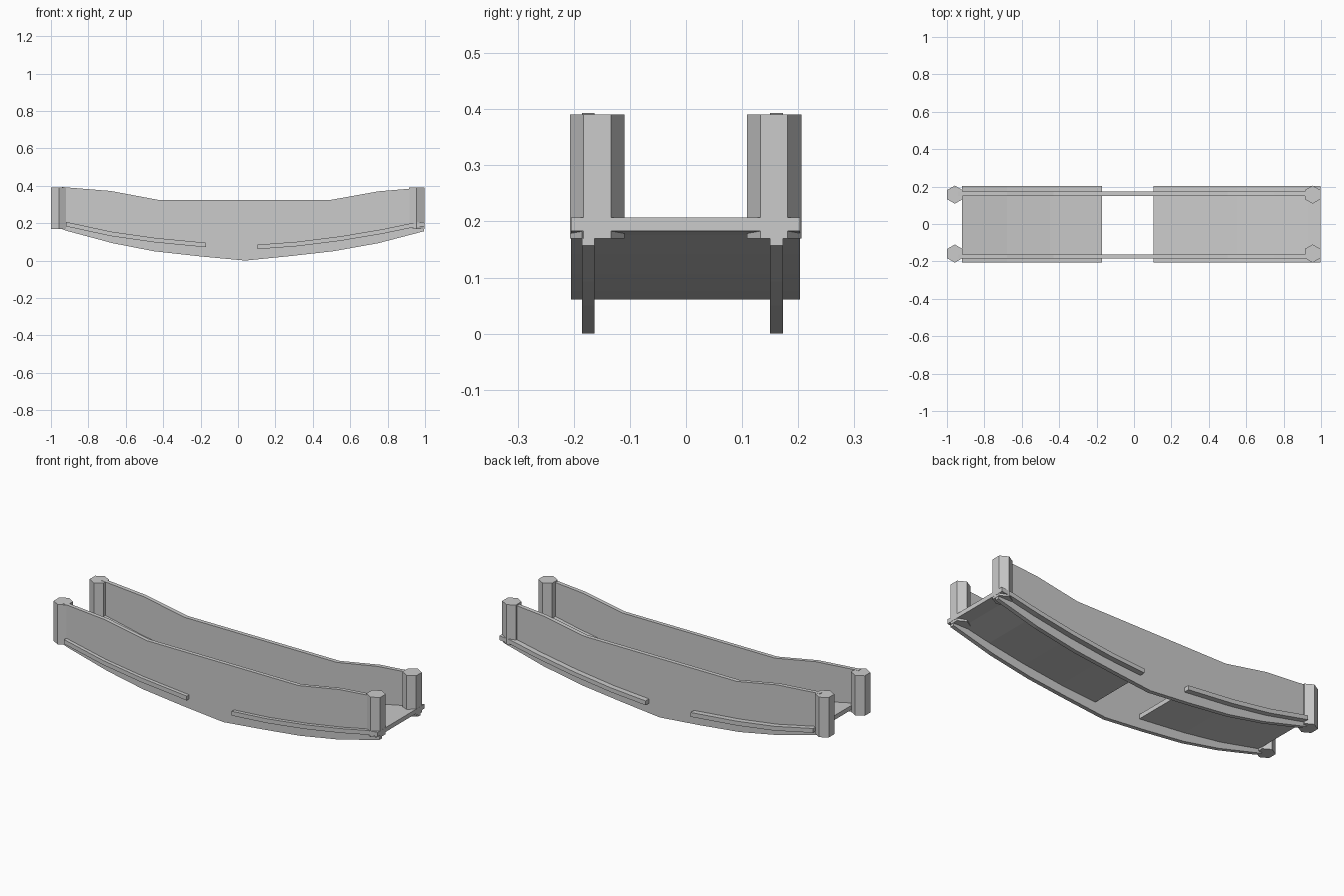
import bpy, bmesh, math

if "Cube" in bpy.data.objects:
    bpy.data.objects.remove(bpy.data.objects["Cube"])


def extrude_profile(name, pts, y0, y1):
    """Closed x-z outline extruded along y."""
    bm = bmesh.new()
    face = bm.faces.new([bm.verts.new((x, y0, z)) for x, z in pts])
    ext = bmesh.ops.extrude_face_region(bm, geom=[face])
    for v in ext["geom"]:
        if isinstance(v, bmesh.types.BMVert):
            v.co.y = y1
    bmesh.ops.recalc_face_normals(bm, faces=bm.faces)
    me = bpy.data.meshes.new(name)
    bm.to_mesh(me)
    bm.free()
    ob = bpy.data.objects.new(name, me)
    bpy.context.collection.objects.link(ob)
    return ob


# Sagging side walls
wall = [(-0.94, 0.168), (-0.92, 0.16), (-0.67, 0.093), (-0.45, 0.05), (-0.2, 0.022),
        (0.04, 0.003), (0.28, 0.024), (0.51, 0.05), (0.75, 0.093), (0.995, 0.157),
        (0.995, 0.19), (0.94, 0.20), (0.94, 0.386), (0.75, 0.37), (0.5, 0.325),
        (-0.43, 0.325), (-0.68, 0.372), (-0.94, 0.393)]
wall = [(x, max(z - 0.003, 0) if z < 0.01 else z) for x, z in wall]
extrude_profile("front_wall", wall, -0.185, -0.163)
extrude_profile("back_wall", wall, 0.150, 0.173)

# Two curved deck sections with an open gap between them
decks = {
    "left_deck": [(-0.92, 0.207), (-0.68, 0.155), (-0.45, 0.122), (-0.17, 0.095)],
    "right_deck": [(0.105, 0.085), (0.32, 0.101), (0.55, 0.13), (0.77, 0.167),
                   (0.93, 0.200), (0.998, 0.207)],
}
for name, top in decks.items():
    bottom = [(x, z - 0.024) for x, z in reversed(top)]
    extrude_profile(name, top + bottom, -0.205, 0.203)

# Hexagonal corner posts
for side, x in (("left", -0.958), ("right", 0.955)):
    for end, y in (("front", -0.158), ("back", 0.157)):
        bpy.ops.mesh.primitive_cylinder_add(vertices=6, radius=0.0485, depth=0.221,
                                            location=(x, y, 0.2805))
        post = bpy.context.object
        post.name = f"{side}_{end}_post"
        post.scale.x = 1.0
